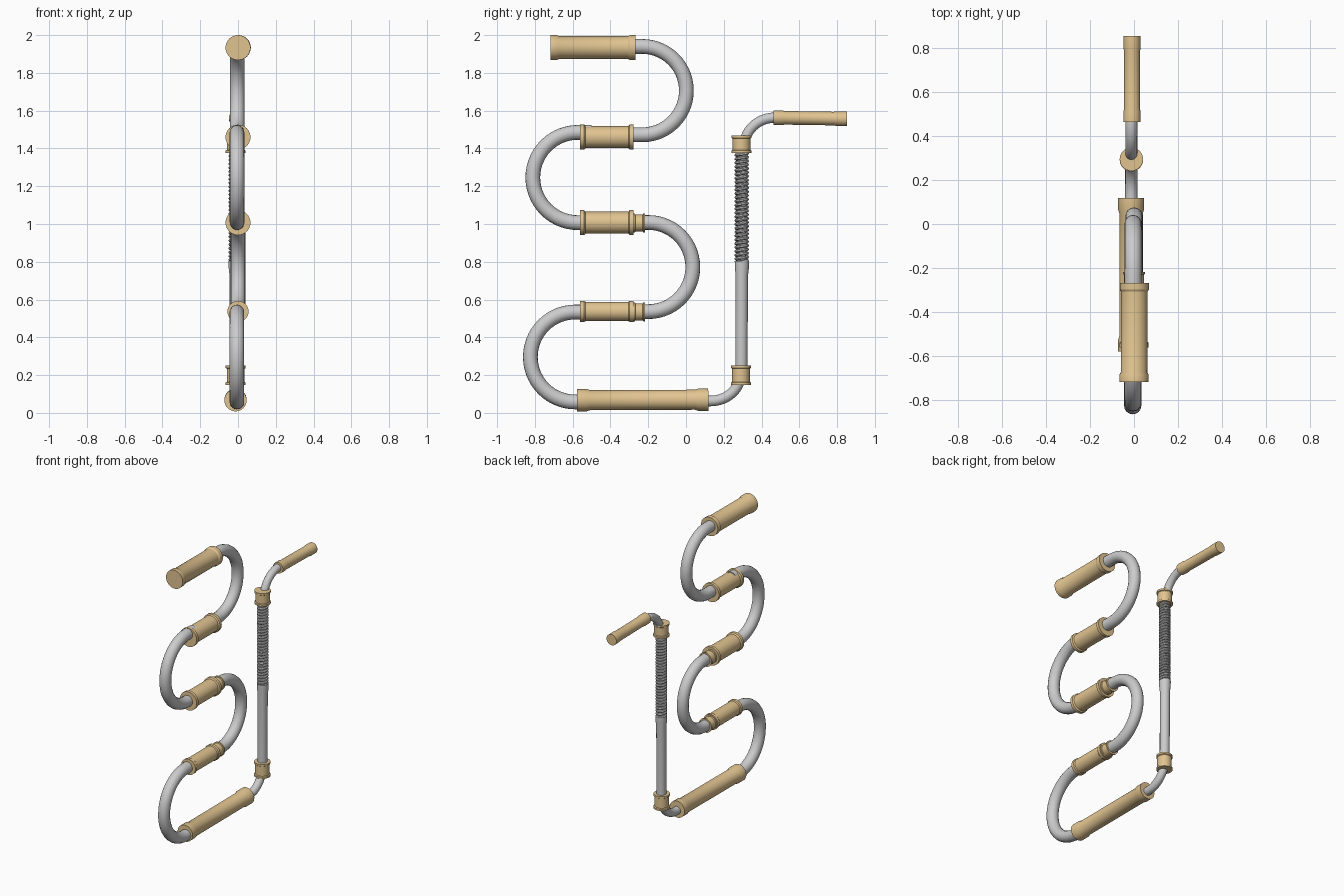
import bpy, bmesh, math
from mathutils import Vector

if "Cube" in bpy.data.objects:
    bpy.data.objects.remove(bpy.data.objects["Cube"])

tan = bpy.data.materials.new("tan_sleeve")
tan.diffuse_color = (0.75, 0.55, 0.28, 1)
tan.use_nodes = True
tan.node_tree.nodes["Principled BSDF"].inputs["Base Color"].default_value = tan.diffuse_color


def finish(ob, angle):
    bpy.ops.object.select_all(action='DESELECT')
    ob.select_set(True)
    bpy.context.view_layer.objects.active = ob
    if ob.type == 'CURVE':
        bpy.ops.object.convert(target='MESH')
    bpy.ops.object.shade_smooth_by_angle(angle=math.radians(angle))


def lathe(name, p0, p1, profile, mat=None, n=32):
    """Closed turned body from p0 to p1; profile = (distance, radius)."""
    p0, p1 = Vector(p0), Vector(p1)
    q = (p1 - p0).to_track_quat('Z', 'Y')
    bm = bmesh.new()
    rings = [[bm.verts.new((r * math.cos(2 * math.pi * i / n), r * math.sin(2 * math.pi * i / n), d))
              for i in range(n)] for d, r in profile]
    for a, b in zip(rings, rings[1:]):
        for i in range(n):
            j = (i + 1) % n
            bm.faces.new((a[i], a[j], b[j], b[i]))
    bm.faces.new(rings[0][::-1])
    bm.faces.new(rings[-1])
    me = bpy.data.meshes.new(name)
    bm.to_mesh(me)
    bm.free()
    ob = bpy.data.objects.new(name, me)
    bpy.context.collection.objects.link(ob)
    ob.location = p0
    ob.rotation_euler = q.to_euler()
    if mat:
        me.materials.append(mat)
    finish(ob, 30)


def sleeve(name, p0, p1, r, rc, w0, w1):
    """Tan sleeve with a raised collar at both ends."""
    L = (Vector(p1) - Vector(p0)).length
    lathe(name, p0, p1, [(0, rc), (w0 * .75, rc), (w0, r), (L - w1, r), (L - w1 * .75, rc), (L, rc)], tan)


def pipe(name, pts, r, res=6):
    cu = bpy.data.curves.new(name, 'CURVE')
    cu.dimensions = '3D'
    cu.bevel_depth = r
    cu.bevel_resolution = res
    cu.use_fill_caps = True
    sp = cu.splines.new('POLY')
    sp.points.add(len(pts) - 1)
    for p, c in zip(sp.points, pts):
        p.co = (*c, 1)
    ob = bpy.data.objects.new(name, cu)
    bpy.context.collection.objects.link(ob)
    finish(ob, 40)


def arc(cy, cz, ry, rz, a0, a1, x, n):
    out = []
    for i in range(n + 1):
        a = math.radians(a0 + (a1 - a0) * i / n)
        out.append((x, cy + ry * math.cos(a), cz + rz * math.sin(a)))
    return out


# serpentine bends: centre y, centre z, radius, side, straight end y, x
bends = [("bend_top", -0.232, 1.706, 0.234, 1, -0.32, -0.004),
         ("bend_upper", -0.572, 1.246, 0.239, -1, -0.5, -0.005),
         ("bend_middle", -0.2, 0.772, 0.236, 1, -0.3, 0.0),
         ("bend_lower", -0.586, 0.296, 0.238, -1, -0.5, -0.006)]
for name, cy, cz, r, side, ye, x in bends:
    a = arc(cy, cz, r, r, 90, 90 - side * 180, x, 28)
    pipe(name, [(x, ye, cz + r)] + a + [(x, ye, cz - r)], 0.039)

# sleeves on the serpentine
sleeve("sleeve_top", (0, -0.717, 1.934), (0.002, -0.267, 1.934), 0.06, 0.066, 0.045, 0.04)
sleeve("sleeve_upper", (0, -0.56, 1.46), (0, -0.277, 1.46), 0.058, 0.066, 0.028, 0.028)
sleeve("sleeve_middle", (0, -0.56, 1.007), (0, -0.277, 1.007), 0.058, 0.066, 0.028, 0.028)
sleeve("sleeve_lower", (0, -0.56, 0.537), (0, -0.277, 0.537), 0.051, 0.056, 0.028, 0.028)
for tag, z in (("middle", 1.005), ("lower", 0.535)):
    sleeve("sleeve_tip_" + tag, (0, -0.28, z), (0, -0.217, z), 0.045, 0.05, 0.012, 0.012)
sleeve("sleeve_bottom", (-0.013, -0.577, 0.067), (-0.013, 0.118, 0.07), 0.053, 0.059, 0.07, 0.07)

# post: elbows, collars, tapered tube and spring
X, Y = -0.012, 0.294
pipe("elbow_bottom", [(X, 0.08, 0.063)] + arc(0.13, 0.21, 0.16, 0.147, -90, 0, X, 14) + [(X, Y - 0.004, 0.24)], 0.028)
sleeve("collar_bottom", (X, Y - 0.003, 0.148), (X, Y - 0.003, 0.25), 0.047, 0.053, 0.016, 0.016)
lathe("post_tube", (X, Y - 0.001, 0.2), (X, Y + 0.002, 0.81),
      [(0, 0.032), (0.53, 0.033), (0.565, 0.037), (0.605, 0.038)], n=24)
turns, z0, z1, steps = 29, 0.8, 1.39, 20
coil = []
for i in range(turns * steps + 1):
    a = 2 * math.pi * i / steps
    coil.append((X + 0.029 * math.cos(a), Y + 0.001 + 0.029 * math.sin(a), z0 + (z1 - z0) * i / (turns * steps)))
pipe("spring", coil, 0.0092, 2)
sleeve("collar_top", (X, Y, 1.376), (X, Y, 1.468), 0.047, 0.053, 0.016, 0.016)
pipe("elbow_top", [(X, Y + 0.012, 1.43)] + arc(0.47, 1.41, 0.162, 0.153, 180, 90, X, 14) + [(X, 0.52, 1.562)], 0.027)
sleeve("handle_sleeve", (X + 0.003, 0.463, 1.563), (X + 0.003, 0.852, 1.557), 0.036, 0.039, 0.06, 0.07)
